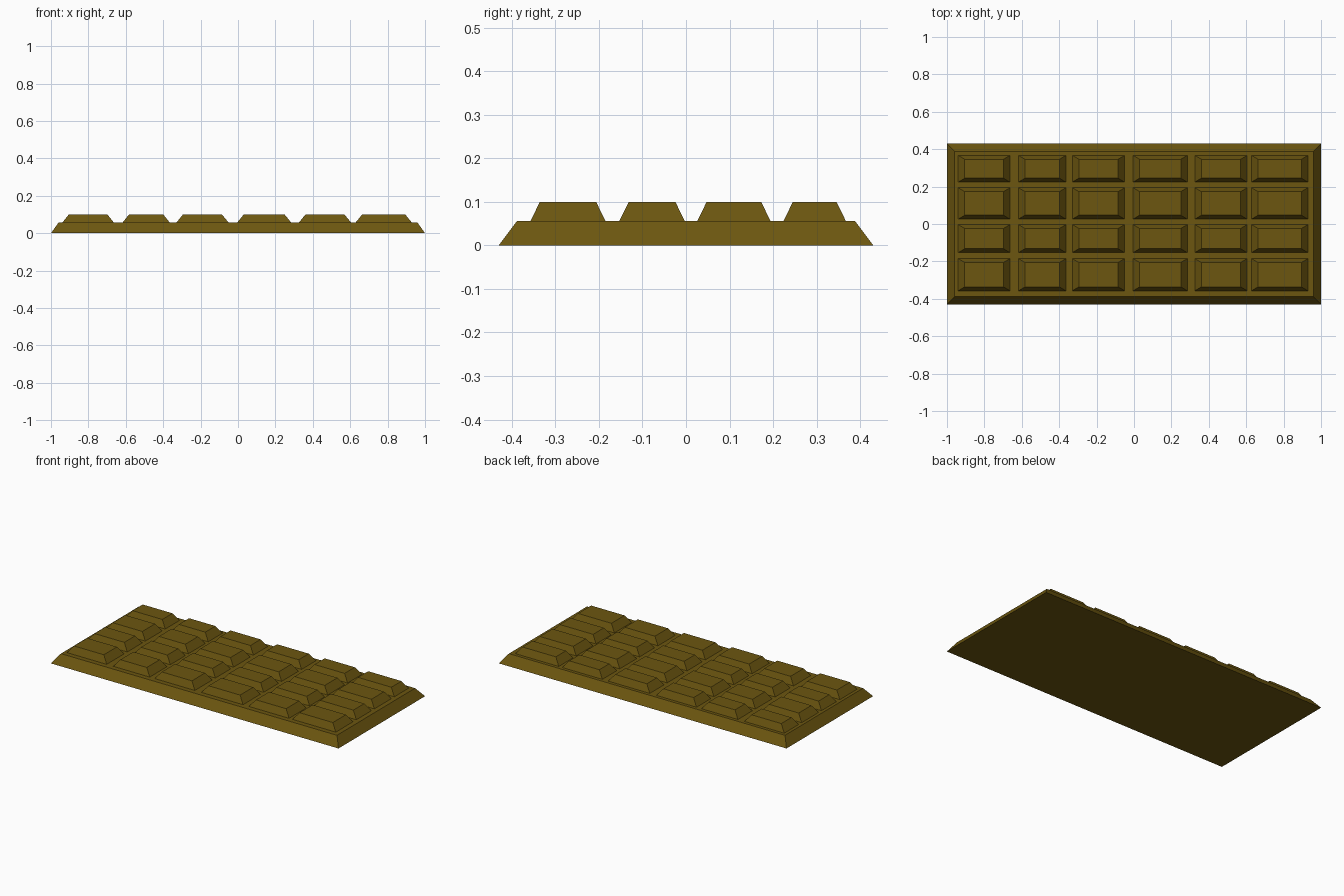
import bpy, bmesh

cube = bpy.data.objects.get("Cube")
if cube:
    bpy.data.objects.remove(cube, do_unlink=True)

# Single flat colour
brown = bpy.data.materials.new("dark_golden_brown")
brown.use_nodes = True
COLOR = (0.15, 0.094, 0.005, 1)
brown.diffuse_color = COLOR
brown.node_tree.nodes["Principled BSDF"].inputs["Base Color"].default_value = COLOR
brown.node_tree.nodes["Principled BSDF"].inputs["Roughness"].default_value = 0.8


def frustum(name, base, top, z0, z1, bottom=True):
    """Tapered block; base and top are (x0, x1, y0, y1)."""
    bm = bmesh.new()
    rings = []
    for (x0, x1, y0, y1), z in ((base, z0), (top, z1)):
        rings.append([bm.verts.new((x, y, z))
                      for x, y in ((x0, y0), (x1, y0), (x1, y1), (x0, y1))])
    low, high = rings
    bm.faces.new(high)
    if bottom:
        bm.faces.new(low[::-1])
    for i in range(4):
        j = (i + 1) % 4
        bm.faces.new((low[i], low[j], high[j], high[i]))
    mesh = bpy.data.meshes.new(name)
    bm.to_mesh(mesh)
    bm.free()
    mesh.materials.append(brown)
    obj = bpy.data.objects.new(name, mesh)
    bpy.context.collection.objects.link(obj)
    return obj


SLAB_Z, TOP_Z = 0.056, 0.099

# Slab with sloping rim
frustum("slab", (-1, 1, -0.43, 0.43), (-0.96, 0.96, -0.388, 0.388), 0, SLAB_Z)

# Uneven columns and rows: base start, base end
columns = [(-0.94, -0.663), (-0.618, -0.364), (-0.33, -0.05),
           (-0.005, 0.285), (0.325, 0.605), (0.628, 0.93)]
rows = [(-0.357, -0.185), (-0.153, -0.003), (0.026, 0.194), (0.224, 0.367)]
INSET_X, INSET_Y = 0.035, 0.021

# Raised tapered pieces
for r, (y0, y1) in enumerate(rows):
    for c, (x0, x1) in enumerate(columns):
        frustum(f"piece_row{r + 1}_column{c + 1}", (x0, x1, y0, y1),
                (x0 + INSET_X, x1 - INSET_X, y0 + INSET_Y, y1 - INSET_Y),
                SLAB_Z, TOP_Z, bottom=False)
